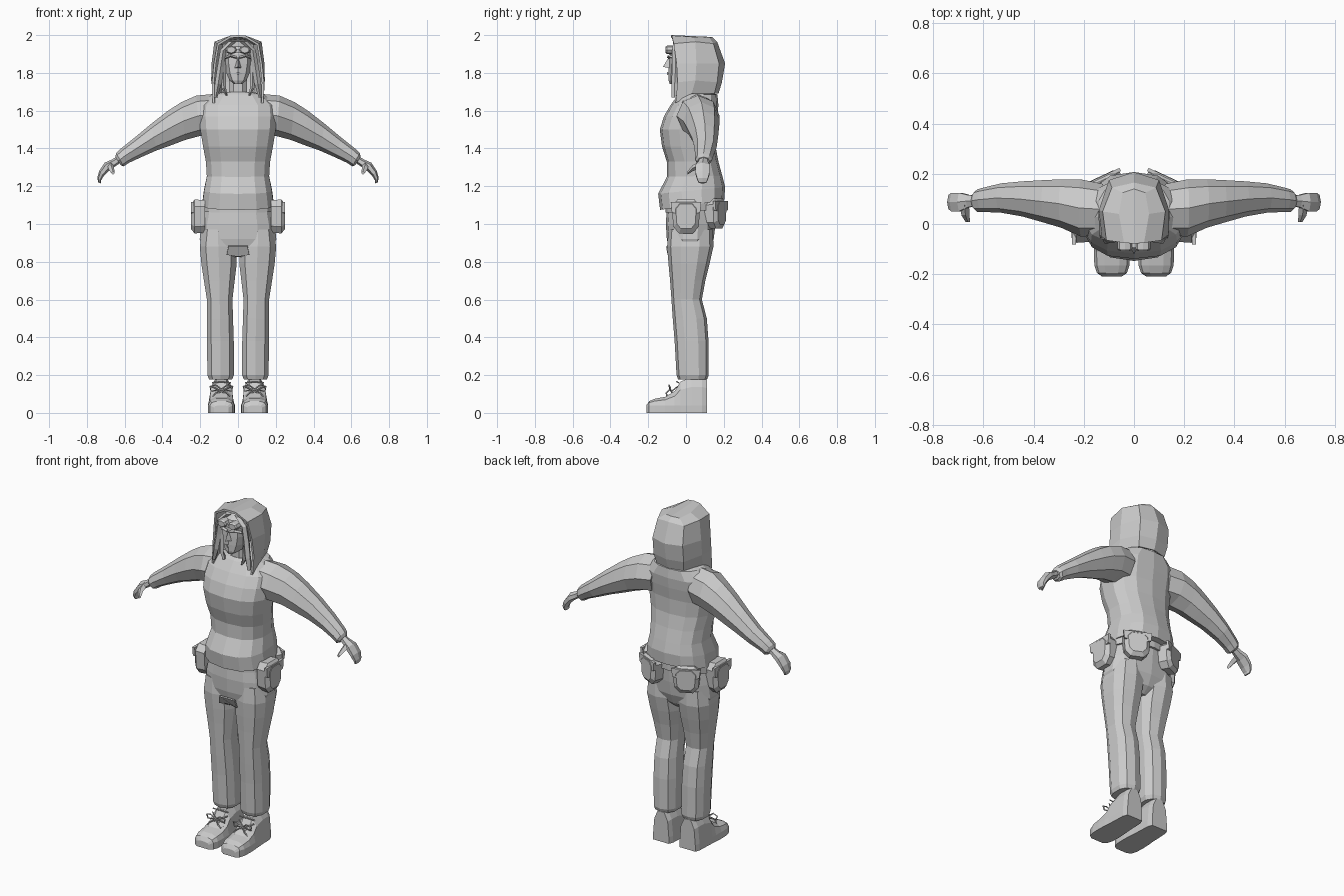
import bpy, bmesh, math
from mathutils import Vector

cloth = bpy.data.materials.new("plain_grey")
cloth.diffuse_color = (0.6, 0.6, 0.6, 1)


def add(name, verts, faces, mirror=False, thick=0):
    me = bpy.data.meshes.new(name)
    me.from_pydata([tuple(v) for v in verts], [], faces)
    bm = bmesh.new()
    bm.from_mesh(me)
    bmesh.ops.recalc_face_normals(bm, faces=bm.faces[:])
    bm.to_mesh(me)
    bm.free()
    me.materials.append(cloth)
    ob = bpy.data.objects.new(name, me)
    bpy.context.collection.objects.link(ob)
    if thick:
        s = ob.modifiers.new("thickness", 'SOLIDIFY')
        s.thickness, s.offset = thick, -1
    if mirror:
        ob.modifiers.new("mirror", 'MIRROR')
    return ob


def loft(name, rings, mirror=False, closed=True, caps=True, thick=0):
    n = len(rings[0])
    verts = [p for r in rings for p in r]
    faces = []
    for i in range(len(rings) - 1):
        for j in range(n if closed else n - 1):
            k = (j + 1) % n
            faces.append((i*n + j, i*n + k, (i+1)*n + k, (i+1)*n + j))
    if caps:
        faces += [tuple(range(n)), tuple(range(len(verts) - n, len(verts)))]
    return add(name, verts, faces, mirror, thick)


def level(x, rx, yf, yb, z, n=12, tilt=0, p=0.8):
    """Horizontal squarish ring; tilt raises the back."""
    pts = []
    for i in range(n):
        a = 2 * math.pi * (i + 0.5) / n
        c, s = math.cos(a), math.sin(a)
        cy, ry = (yf + yb) / 2, (yb - yf) / 2
        y = cy + ry * math.copysign(abs(s)**p, s) / math.cos(math.pi / n)**0.5
        pts.append((x + rx * math.copysign(abs(c)**p, c) * 1.02, y, z + tilt * (y - yf)))
    return pts


def slant(top, bot, yf, yb, n=8):
    """Ring across a limb lying in the xz plane."""
    t, b = Vector((top[0], 0, top[1])), Vector((bot[0], 0, bot[1]))
    m, h = (t + b) / 2, (t - b) / 2
    out = []
    for i in range(n):
        a = 2 * math.pi * i / n
        out.append(m + h * math.cos(a) + Vector((0, (yf+yb)/2 + (yb-yf)/2 * math.sin(a), 0)))
    return out


def wires(name, paths, r):
    cu = bpy.data.curves.new(name, 'CURVE')
    cu.dimensions, cu.bevel_depth, cu.bevel_resolution = '3D', r, 0
    for path in paths:
        sp = cu.splines.new('POLY')
        sp.points.add(len(path) - 1)
        for q, p in zip(sp.points, path):
            q.co = (*p, 1)
    tmp = bpy.data.objects.new(name + "_curve", cu)
    me = bpy.data.meshes.new_from_object(tmp)
    bpy.data.objects.remove(tmp)
    me.name = name
    me.materials.clear()
    me.materials.append(cloth)
    ob = bpy.data.objects.new(name, me)
    bpy.context.collection.objects.link(ob)
    ob.modifiers.new("mirror", 'MIRROR')


# sweater body: half width, front, back, height, tilt
loft("sweater", [level(0, *r[:4], 14, r[4]) for r in [
    (.17, -.11, .17, 1.08, .15), (.19, -.135, .20, 1.075, .15), (.18, -.145, .205, 1.16, .1),
    (.165, -.10, .19, 1.25, .02), (.17, -.10, .17, 1.33, 0), (.185, -.125, .155, 1.41, 0),
    (.20, -.137, .155, 1.50, 0), (.205, -.115, .165, 1.57, 0), (.20, -.08, .17, 1.63, 0),
    (.14, -.04, .165, 1.685, 0), (.07, -.025, .12, 1.70, 0)]])

# sleeves with turned cuffs
loft("sleeve", [slant(*r) for r in [
    ((.11, 1.69), (.14, 1.47), -.045, .16), ((.22, 1.68), (.205, 1.465), -.05, .178),
    ((.30, 1.645), (.28, 1.445), -.015, .178), ((.37, 1.60), (.345, 1.42), .005, .175),
    ((.46, 1.53), (.43, 1.39), .03, .17), ((.55, 1.455), (.51, 1.355), .045, .162),
    ((.625, 1.395), (.575, 1.325), .048, .145), ((.645, 1.375), (.605, 1.305), .048, .138),
    ((.65, 1.355), (.62, 1.31), .06, .125)]], True)

# hands
loft("hand", [slant(*r, 6) for r in [
    ((.635, 1.36), (.62, 1.325), .07, .115), ((.67, 1.34), (.65, 1.305), .062, .12),
    ((.705, 1.325), (.68, 1.285), .045, .13), ((.735, 1.28), (.71, 1.255), .045, .13),
    ((.745, 1.245), (.725, 1.23), .055, .12), ((.74, 1.22), (.725, 1.215), .065, .11)]], True)
loft("thumb", [[(x + a, y, z + b) for a, b in ((w, 0), (0, w), (-w, 0), (0, -w))]
               for x, y, z, w in [(.675, .075, 1.315, .018), (.672, .035, 1.295, .016),
                                  (.662, .008, 1.27, .009)]], True)

# trousers: hips, then legs
loft("trouser_hips", [level(0, *r, 14) for r in [
    (.165, -.095, .14, 1.16), (.178, -.10, .16, 1.08), (.195, -.105, .155, 1.0),
    (.203, -.10, .145, .92), (.18, -.085, .12, .86), (.07, -.05, .08, .825)]])
loft("trouser_leg", [level((a + b)/2, (b - a)/2, f, k, z, 10) for a, b, f, k, z in [
    (.02, .19, -.09, .14, .97), (.005, .204, -.097, .142, .88), (.005, .196, -.09, .122, .79),
    (.016, .182, -.082, .10, .70), (.028, .166, -.075, .082, .60), (.025, .166, -.068, .108, .50),
    (.021, .166, -.058, .117, .38), (.02, .163, -.048, .118, .20), (.03, .155, -.04, .11, .178)]], True)
add("fly_fold", [(.05, -.099, .885), (-.05, -.099, .885), (-.06, -.09, .84), (0, -.06, .83),
                 (.06, -.09, .84)], [(0, 1, 2, 3, 4)], thick=.008)

# shoes: half width, height along the foot
def sole_ring(y, w, h):
    s = min(.04, h * .7)
    prof = [(-w, 0), (w, 0), (w, s), (w * .85, s + (h-s)*.65), (w * .42, h),
            (-w * .42, h), (-w * .85, s + (h-s)*.65), (-w, s)]
    return [(.088 + x, y, z) for x, z in prof]

loft("shoe", [sole_ring(*r) for r in [
    (-.21, .038, .04), (-.195, .06, .062), (-.165, .07, .075), (-.11, .072, .085),
    (-.06, .07, .115), (-.03, .067, .165), (.03, .064, .19), (.085, .062, .19), (.112, .052, .18)]], True)

# laces with bows
c, laces = .088, []
for s in (-1, 1):
    laces.append([(c, -.085, .125), (c + s*.03, -.09, .148), (c + s*.06, -.085, .14),
                  (c + s*.055, -.08, .115), (c, -.085, .125)])
    laces.append([(c, -.085, .125), (c + s*.03, -.105, .105), (c + s*.045, -.10, .088)])
    laces.append([(c - s*.045, -.075, .09), (c, -.075, .115), (c + s*.05, -.045, .14)])
laces.append([(c - .05, -.04, .16), (c, -.048, .165), (c + .05, -.04, .16)])
wires("laces", laces, .004)

# belt pouches: outward direction angle, centre, size
def pouch(name, x, y, z, ang, w, h, d):
    o = Vector((math.cos(ang), math.sin(ang), 0))
    t = Vector((-o.y, o.x, 0))
    prof = [(-.45, -.3), (-.25, -.5), (.25, -.5), (.45, -.3), (.5, .3), (.3, .5), (-.3, .5), (-.5, .3)]
    base = Vector((x, y, z))
    loft(name, [[base + o*dd + t*(a*w*k) + Vector((0, 0, b*h*k)) for a, b in prof]
                for dd, k in ((-.03, .95), (d*.55, 1), (d, .72))], True)
    # overhanging flap
    loft(name + "_flap", [[base + o*dd + t*(a*w) + Vector((0, 0, b*h))
                           for a, b in ((-.54, .42), (-.5, .12), (0, 0), (.5, .12), (.54, .42))]
                          for dd in (d*.6, d*.95)], True)

pouch("side_pouch", .205, 0, 1.04, 0, .15, .18, .045)
pouch("back_pouch", .115, .155, 1.055, math.radians(65), .15, .16, .04)

# belt
loft("belt", [level(0, .188, -.108, .172, z, 14, .06) for z in (1.06, 1.10)])

# hood shell, rows from the collar up: front edge, side, back corner, back
rows = [
    [(.135, -.055, 1.64), (.13, .03, 1.69), (.09, .15, 1.69), (0, .172, 1.69)],
    [(.138, -.045, 1.75), (.142, .05, 1.76), (.10, .165, 1.75), (0, .19, 1.75)],
    [(.128, -.05, 1.85), (.14, .055, 1.85), (.10, .175, 1.85), (0, .207, 1.85)],
    [(.11, -.065, 1.955), (.125, .05, 1.965), (.088, .145, 1.955), (0, .165, 1.965)],
    [(.04, -.075, 1.997), (.06, .04, 1.99), (.045, .125, 1.985), (0, .14, 1.99)]]
hood = [r + [(-x, y, z) for x, y, z in reversed(r[:3])] for r in rows]
verts = [p for r in hood for p in r] + [(0, -.078, 2.0)]
faces = [(i*7+j, i*7+j+1, i*7+j+8, i*7+j+7) for i in range(4) for j in range(6)]
faces += [(28, 29, 30, 31, 35), (35, 31, 32, 33, 34)]
add("hood", verts, faces, thick=.012)

# head and neck: half width, front, back, height
loft("head", [level(0, *r, 10) for r in [
    (.022, -.085, .02, 1.742), (.045, -.09, .06, 1.76), (.064, -.09, .09, 1.80),
    (.074, -.088, .10, 1.85), (.076, -.085, .10, 1.90), (.068, -.07, .09, 1.94), (.04, -.03, .05, 1.965)]])
loft("neck", [level(0, *r, 8) for r in [
    (.065, -.035, .09, 1.66), (.05, -.025, .07, 1.70), (.048, -.025, .07, 1.79)]])

# nose, lips, brows
add("nose", [(0, -.09, 1.885), (.018, -.085, 1.825), (-.018, -.085, 1.825), (0, -.122, 1.832)],
    [(0, 1, 3), (0, 3, 2), (1, 2, 3)])
add("lips", [(-.024, -.088, 1.797), (.024, -.088, 1.797), (0, -.102, 1.806), (0, -.101, 1.787)],
    [(0, 2, 3), (1, 3, 2), (0, 1, 2), (0, 3, 1)])
loft("brow", [[(x, y + a, z + b) for a, b in ((-.01, 0), (0, .008), (.015, 0), (0, -.006))]
              for x, y, z in ((.008, -.09, 1.88), (.04, -.088, 1.89), (.07, -.06, 1.878))], True)

# goggles resting on the forehead
loft("goggle_strap", [level(0, .081, -.093, .09, z, 10) for z in (1.905, 1.925)])
loft("goggle_lens", [[(.036 + .03*k*math.cos(a), y, 1.922 + .022*k*math.sin(a))
                      for a in [i * math.pi / 4 for i in range(8)]]
                     for y, k in ((-.06, 1), (-.10, 1), (-.108, .75))], True)

# hair framing the face and hanging locks
loft("hair_lock", [[(x - w, y, z), (x, y - .018, z), (x + w, y, z), (x, y + .03, z)]
                   for x, y, z, w in [(.03, -.05, 1.965, .02), (.078, -.055, 1.92, .016),
                                      (.092, -.055, 1.83, .018), (.105, -.06, 1.74, .018),
                                      (.118, -.06, 1.67, .008)]], True)
loft("inner_lock", [[(x - w, y, z), (x, y - .012, z), (x + w, y, z), (x, y + .02, z)]
                    for x, y, z, w in [(.075, -.04, 1.91, .01), (.078, -.045, 1.80, .014),
                                       (.075, -.05, 1.72, .012), (.06, -.045, 1.68, .004)]], True)
